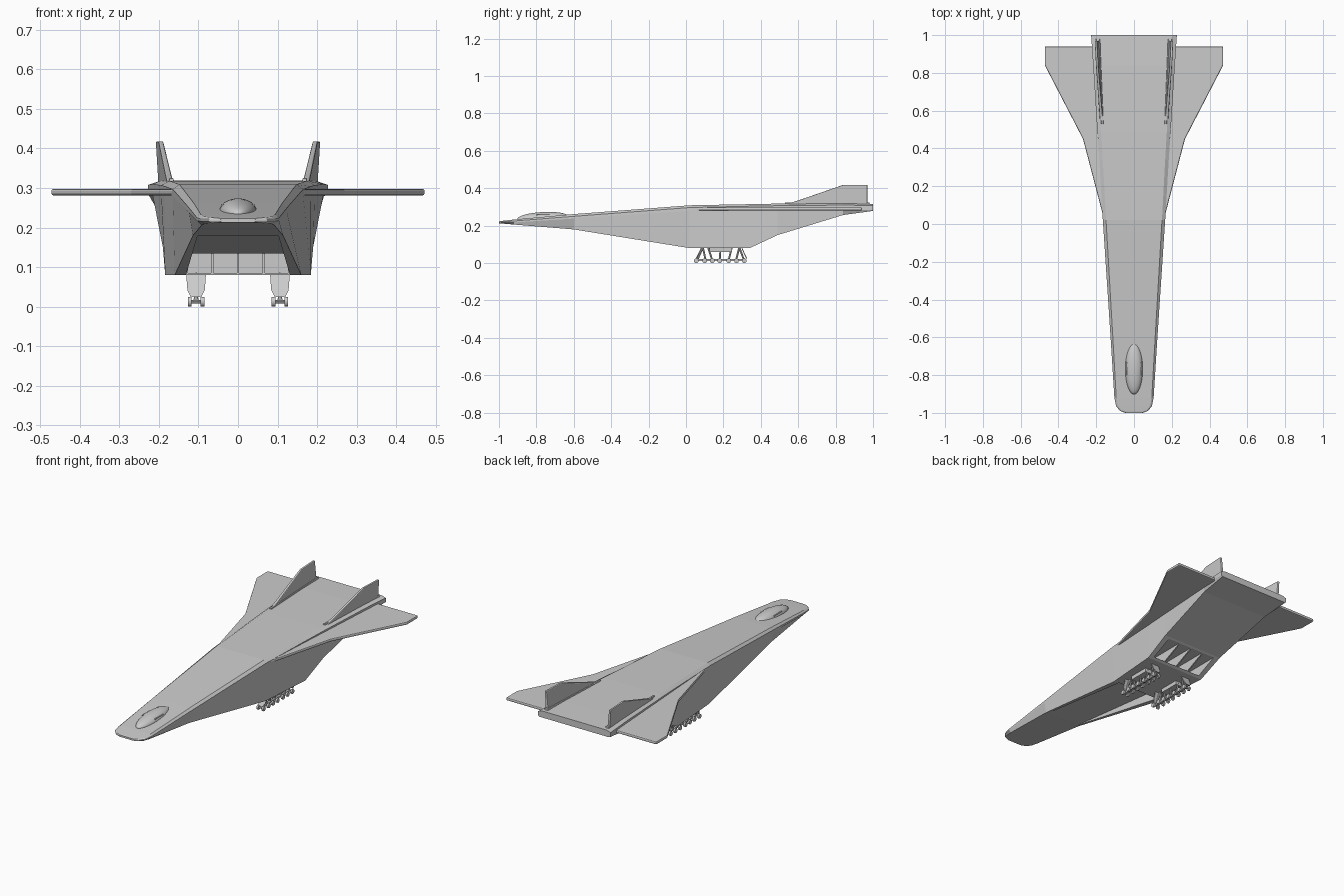
import bpy, bmesh, math
from mathutils import Vector

if "Cube" in bpy.data.objects:
    bpy.data.objects.remove(bpy.data.objects["Cube"])


def make(name, verts, faces):
    me = bpy.data.meshes.new(name)
    bm = bmesh.new()
    vs = [bm.verts.new(v) for v in verts]
    for f in faces:
        bm.faces.new([vs[i] for i in f])
    bmesh.ops.recalc_face_normals(bm, faces=bm.faces)
    bm.to_mesh(me)
    bm.free()
    ob = bpy.data.objects.new(name, me)
    bpy.context.collection.objects.link(ob)
    return ob


def loft(name, rings):
    n = len(rings[0])
    faces = [list(range(n)), list(range((len(rings) - 1) * n, len(rings) * n))]
    for k in range(len(rings) - 1):
        for i in range(n):
            j = (i + 1) % n
            faces.append([k * n + i, k * n + j, (k + 1) * n + j, (k + 1) * n + i])
    return make(name, [p for r in rings for p in r], faces)


def box(name, x0, x1, y0, y1, z0, z1):
    return loft(name, [[(x0, y, z0), (x1, y, z0), (x1, y, z1), (x0, y, z1)] for y in (y0, y1)])


def bar(name, a, b, r, sides=8):
    a, b = Vector(a), Vector(b)
    bpy.ops.mesh.primitive_cylinder_add(vertices=sides, radius=r, depth=(b - a).length, location=(a + b) / 2)
    ob = bpy.context.object
    ob.name = name
    ob.rotation_euler = (b - a).to_track_quat('Z', 'Y').to_euler()
    return ob


def bevel(ob, w):
    m = ob.modifiers.new("bevel", 'BEVEL')
    m.width, m.segments = w, 2


def cut(ob, cutter):
    cutter.hide_render = True
    cutter.hide_set(True)
    cutter.display_type = 'WIRE'
    m = ob.modifiers.new("cut", 'BOOLEAN')
    m.object, m.solver = cutter, 'EXACT'


# Hull sections: y, top edge x/z, chine x, chine upper z, chine lower z, bottom x/z
sections = [
    (-1.0, .040, .223, .045, .220, .216, .040, .213),
    (-.99, .065, .225, .073, .221, .216, .065, .212),
    (-.965, .085, .228, .095, .222, .216, .085, .210),
    (-.92, .094, .233, .104, .225, .217, .092, .206),
    (-.60, .112, .262, .124, .250, .238, .114, .180),
    (.02, .148, .309, .165, .297, .280, .160, .080),
    (.34, .165, .315, .184, .304, .281, .184, .080),
    (.49, .174, .318, .194, .307, .281, .190, .150),
    (.84, .194, .319, .216, .310, .282, .211, .257),
    (1.0, .203, .316, .227, .308, .284, .217, .279),
]
rings = []
for y, xt, zt, xs, zu, zl, xb, zb in sections:
    half = [(xt, zt), (xs, zu), (xs, zl), (xb, zb)]
    rings.append([(x, y, z) for x, z in half] + [(-x, y, z) for x, z in reversed(half)])
hull = loft("hull", rings)

# Intake ramp between side walls
cut(hull, loft("intake_ramp_cutter", [
    [(-w, y, 0), (w, y, 0), (w, y, z), (-w, y, z)]
    for y, w, z in ((-.60, .102, .1795), (.03, .132, .135))]))

# Four engine ducts: intakes in front, nozzles behind
for i in range(4):
    x = -.0975 + i * .065
    cut(hull, box("intake_cutter", x - .0295, x + .0295, .0, .14, .085, .134))
    x = -.12 + i * .08
    cut(hull, box("nozzle_cutter", x - .0365, x + .0365, .24, .52, .087, .145))

# Canopy
bpy.ops.mesh.primitive_uv_sphere_add(segments=32, ring_count=16, location=(0, -.765, .242))
canopy = bpy.context.object
canopy.name = "canopy"
canopy.scale = (.047, .137, .031)
canopy.rotation_euler.x = math.radians(3)
bpy.ops.object.shade_smooth_by_angle()

for s, side in ((1, "right"), (-1, "left")):
    # Canopy window
    w = box(side + "_window", s * .036, s * .043, -.80, -.73, .254, .260)

    # Wing
    plan = [(.12, .03), (.160, .03), (.270, .45), (.472, .84), (.472, .94), (.12, .94)]
    bevel(loft(side + "_wing", [[(s * x, y, z) for x, y in plan] for z in (.281, .298)]), .006)

    # Tail fin, toed and leaning slightly
    prof = [(.52, .310), (.60, .335), (.84, .418), (.97, .418), (.97, .310)]
    bevel(loft(side + "_fin", [
        [(s * (.162 + (y - .52) * .05 + (z - .31) * (.06 if t else .10) + t), y, z) for y, z in prof]
        for t in (0, .017)]), .004)
    # Fin root fairing
    bevel(loft(side + "_fin_root", [
        [(s * (cx - h), y, .305), (s * (cx + h), y, .305), (s * (cx + h * .6), y, .325), (s * (cx - h * .6), y, .325)]
        for y, cx, h in ((.53, .168, .008), (.98, .191, .015))]), .002)

    # Landing gear: wheels in pairs, bogie beams, struts and doors
    gx = s * .106
    ys = (.055, .10, .14, .18, .228, .27, .312)
    for y in ys:
        for dx in (-.016, .016):
            bar(side + "_wheel", (gx + dx - .005, y, .0125), (gx + dx + .005, y, .0125), .0125, 16)
        bar(side + "_axle", (gx - .018, y, .0125), (gx + .018, y, .0125), .004)
    box(side + "_bogie_beam", gx - .006, gx + .006, ys[0], ys[-1], .012, .021)
    for y0, y1 in ((.06, .09), (.105, .09), (.14, .118), (.18, .185), (.228, .245), (.268, .285), (.31, .285)):
        bar(side + "_strut", (gx, y0, .016), (gx, y1, .084), .005)
    box(side + "_gear_block", gx - .018, gx + .018, .125, .245, .058, .082)
    for top, low in ((.080, .052), (.296, .322)):
        loft(side + "_gear_door", [
            [(gx - w, y, z), (gx + w, y, z), (gx + w, y + .005, z), (gx - w, y + .005, z)]
            for y, w, z in ((low, .013, .024), ((low * 2 + top) / 3, .022, .042), (top, .025, .082))])
